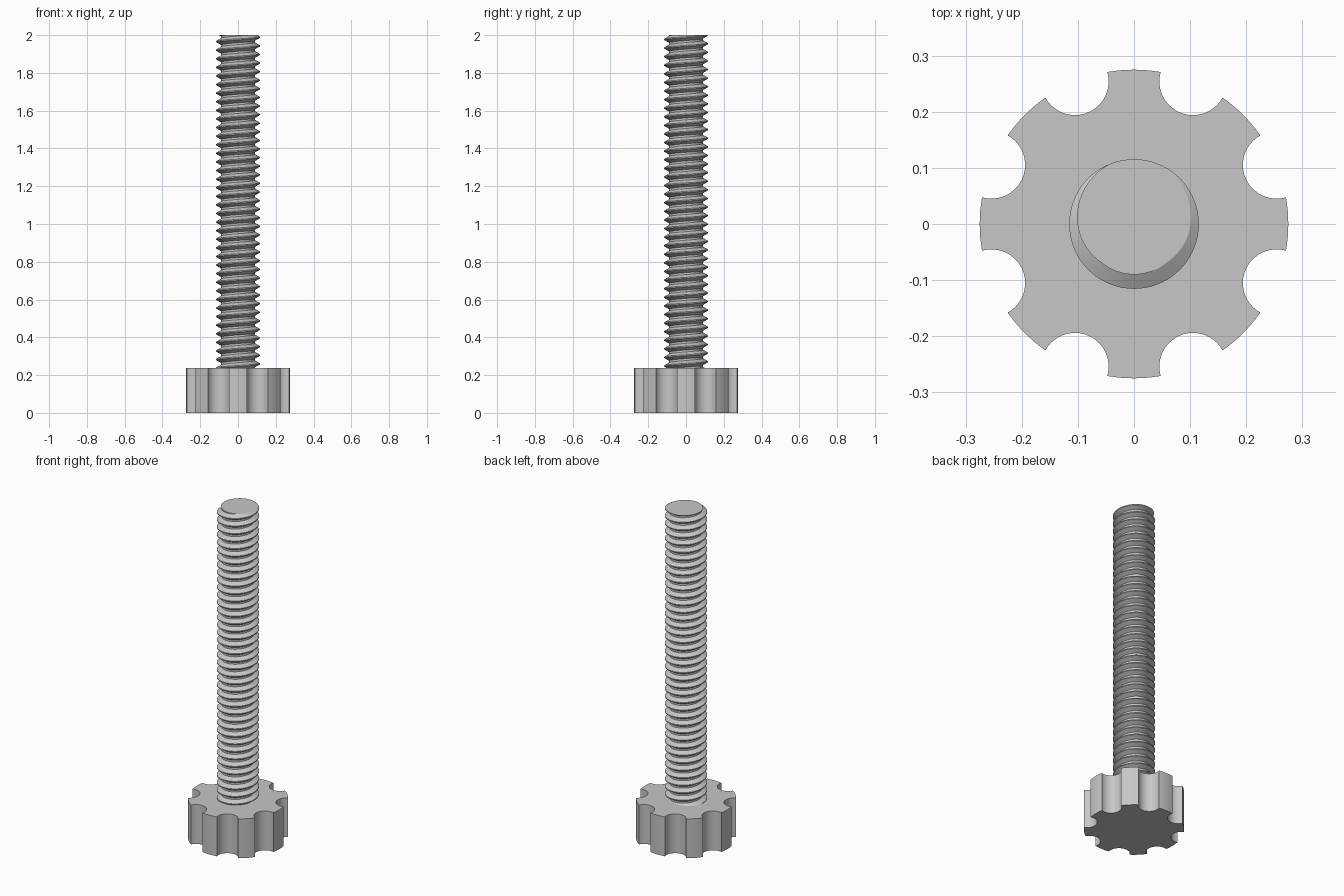
import bpy, bmesh, math

if "Cube" in bpy.data.objects:
    bpy.data.objects.remove(bpy.data.objects["Cube"])

TOP = 2.0            # overall height
KNOB_H = 0.238       # knob thickness
KNOB_R = 0.275       # knob outer radius
NOTCH_R = 0.06       # scallop radius, centred on the rim
PITCH = 0.0455       # thread pitch
MAJOR, MINOR = 0.1155, 0.09
SEGS = 72            # segments per thread turn

grey = bpy.data.materials.new("steel grey")
grey.diffuse_color = (0.57, 0.57, 0.57, 1)
grey.use_nodes = True
grey.node_tree.nodes["Principled BSDF"].inputs["Base Color"].default_value = grey.diffuse_color


def finish(bm, name):
    """Turn a bmesh into a named object with smooth curves and sharp edges."""
    bmesh.ops.recalc_face_normals(bm, faces=bm.faces)
    mesh = bpy.data.meshes.new(name)
    bm.to_mesh(mesh)
    bm.free()
    mesh.materials.append(grey)
    obj = bpy.data.objects.new(name, mesh)
    bpy.context.collection.objects.link(obj)
    bpy.ops.object.select_all(action='DESELECT')
    obj.select_set(True)
    bpy.context.view_layer.objects.active = obj
    bpy.ops.object.shade_smooth_by_angle(angle=math.radians(25))
    return obj


def knob_outline():
    """Eight rim arcs alternating with eight concave scallops."""
    pts = []
    cut = 2 * math.asin(NOTCH_R / (2 * KNOB_R))    # half angle taken by a scallop
    half = math.pi / 8 - cut                       # half angle of a rim arc
    sweep = math.pi / 2 - cut / 2                  # half sweep of the scallop arc
    for k in range(8):
        a = k * math.pi / 4
        for i in range(9):
            t = a - half + 2 * half * i / 8
            pts.append((KNOB_R * math.cos(t), KNOB_R * math.sin(t)))
        c = a + math.pi / 8
        for i in range(1, 24):
            t = c + math.pi + sweep * (1 - 2 * i / 24)
            pts.append((KNOB_R * math.cos(c) + NOTCH_R * math.cos(t),
                        KNOB_R * math.sin(c) + NOTCH_R * math.sin(t)))
    return pts


# Scalloped knob
bm = bmesh.new()
base = bm.faces.new([bm.verts.new((x, y, 0)) for x, y in knob_outline()])
ext = bmesh.ops.extrude_face_region(bm, geom=[base], use_keep_orig=True)
up = [v for v in ext["geom"] if isinstance(v, bmesh.types.BMVert)]
bmesh.ops.translate(bm, verts=up, vec=(0, 0, KNOB_H))
finish(bm, "scalloped_knob")

# Threaded rod: one right-hand helix of crest and root flats, trimmed at both ends
bm = bmesh.new()
flank = (MAJOR - MINOR) * math.tan(math.radians(30))
crest = PITCH / 8
profile = [(MINOR, -crest / 2 - flank), (MAJOR, -crest / 2),
           (MAJOR, crest / 2), (MINOR, crest / 2 + flank)]
turns = math.ceil((TOP - KNOB_H) / PITCH) + 5
steps = turns * SEGS
start = TOP - (turns - 2) * PITCH                  # a crest reaches the top at +y
rows = []
for i in range(steps + 1):
    t = math.pi / 2 + 2 * math.pi * i / SEGS
    rows.append([bm.verts.new((r * math.cos(t), r * math.sin(t),
                               start + PITCH * i / SEGS + dz)) for r, dz in profile])
for i in range(steps):
    a, b = rows[i], rows[i + 1]
    for k in range(3):
        bm.faces.new((a[k], b[k], b[k + 1], a[k + 1]))
    if i + SEGS < steps:
        c, d = rows[i + SEGS], rows[i + SEGS + 1]
        bm.faces.new((a[3], b[3], d[0], c[0]))
for z, direction in ((TOP, 1), (KNOB_H - 0.02, -1)):
    geom = bm.verts[:] + bm.edges[:] + bm.faces[:]
    res = bmesh.ops.bisect_plane(bm, geom=geom, dist=1e-6, plane_co=(0, 0, z),
                                 plane_no=(0, 0, direction), clear_outer=True)
    rim = [e for e in res["geom_cut"] if isinstance(e, bmesh.types.BMEdge)]
    bmesh.ops.holes_fill(bm, edges=rim, sides=0)
finish(bm, "threaded_rod")
